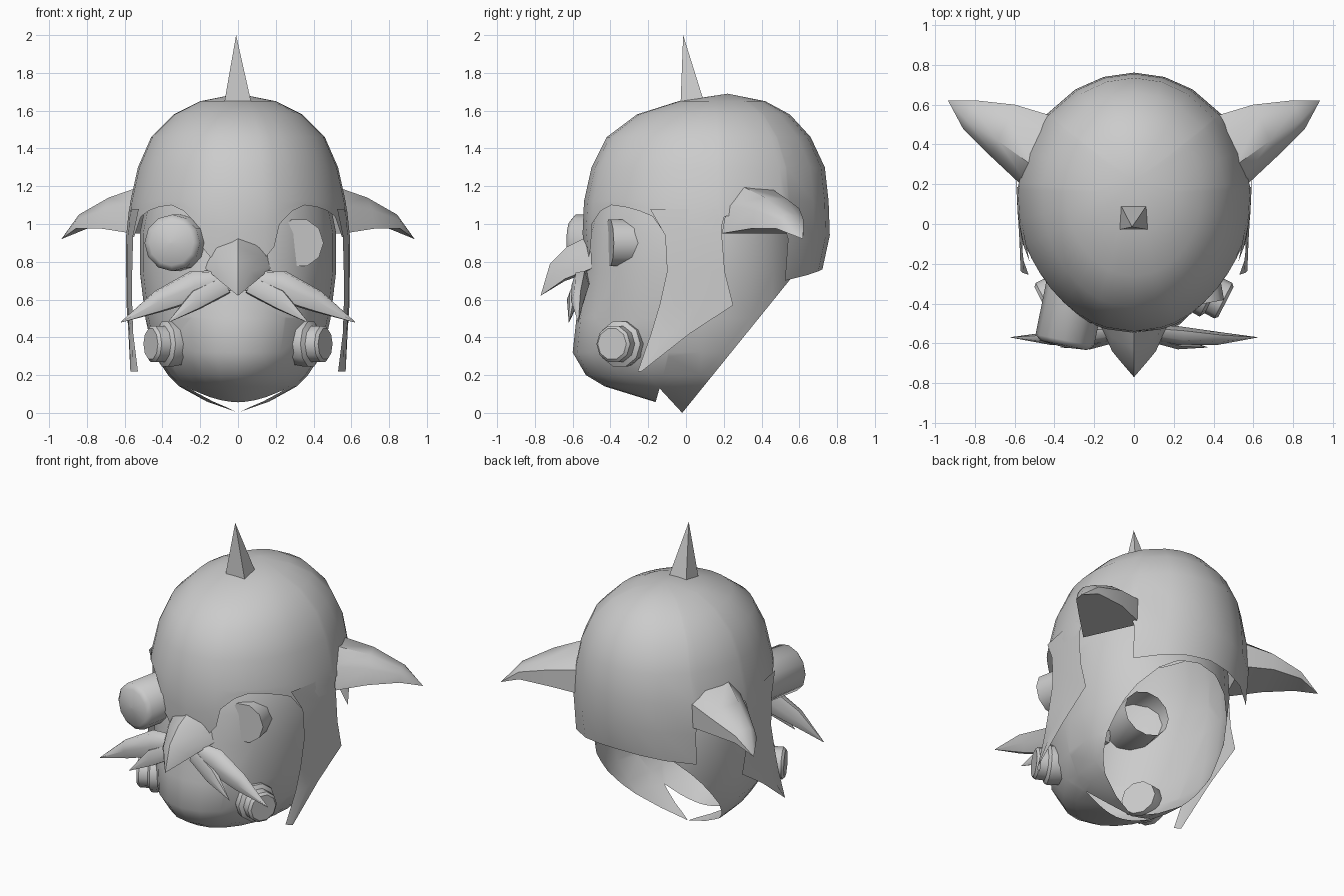
import bpy, bmesh, math
from mathutils import Vector

cube = bpy.data.objects.get("Cube")
if cube:
    bpy.data.objects.remove(cube)

grey = bpy.data.materials.new("plain_grey")
grey.use_nodes = True
COLOUR = (0.6, 0.6, 0.6, 1)
grey.diffuse_color = COLOUR
grey.node_tree.nodes["Principled BSDF"].inputs["Base Color"].default_value = COLOUR


def finish(name, bm, angle=40, closed=True):
    bmesh.ops.remove_doubles(bm, verts=bm.verts, dist=0.0005)
    if closed:
        bmesh.ops.recalc_face_normals(bm, faces=bm.faces)
    mesh = bpy.data.meshes.new(name)
    bm.to_mesh(mesh)
    bm.free()
    mesh.materials.append(grey)
    obj = bpy.data.objects.new(name, mesh)
    bpy.context.collection.objects.link(obj)
    bpy.ops.object.select_all(action='DESELECT')
    obj.select_set(True)
    bpy.context.view_layer.objects.active = obj
    bpy.ops.object.shade_smooth_by_angle(angle=math.radians(angle))
    return obj


def loft(bm, rings, wrap=True, caps=(False, False)):
    """Skin a list of equally long point rings."""
    rows = [[bm.verts.new(p) for p in ring] for ring in rings]
    n = len(rows[0])
    for a, b in zip(rows, rows[1:]):
        for i in range(n if wrap else n - 1):
            j = (i + 1) % n
            bm.faces.new((a[i], a[j], b[j], b[i]))
    for row, cap in zip((rows[0], rows[-1]), caps):
        if cap:
            bm.faces.new(row)


def lookup(table, z):
    """Linear interpolation of (z, width, front, back) rows."""
    for hi, lo in zip(table, table[1:]):
        if z >= lo[0]:
            t = (z - lo[0]) / (hi[0] - lo[0])
            return [l + (h - l) * t for h, l in zip(hi[1:], lo[1:])]
    return table[-1][1:]


def oval(table, centre, angle, z):
    """Point on a body; angle 0 is the front, 180 the back."""
    w, front, back = lookup(table, z)
    c = min(max(centre, front), back)
    a = math.radians(angle)
    reach = c - front if math.cos(a) > 0 else back - c
    return (w * math.sin(a), c - reach * math.cos(a), z)


def tube(name, stations, sides, caps, angle=40):
    """Round part along (point, radius) stations."""
    bm = bmesh.new()
    axis = (Vector(stations[-1][0]) - Vector(stations[0][0])).normalized()
    u = axis.cross(Vector((0, 0, 1))).normalized()
    v = u.cross(axis)
    rings = []
    for p, r in stations:
        rings.append([Vector(p) + r * (u * math.cos(k * math.tau / sides) + v * math.sin(k * math.tau / sides))
                      for k in range(sides)])
    loft(bm, rings, caps=caps)
    return finish(name, bm, angle)


# Face shell, open behind, with a slit under the chin
FACE = [(1.25, .44, -.40, .55), (1.1, .49, -.48, .58), (.95, .52, -.52, .6), (.75, .52, -.54, .62),
        (.5, .49, -.58, .6), (.32, .45, -.6, .5), (.2, .37, -.53, .42), (.14, .31, -.43, .36),
        (.06, .17, -.17, .25), (0, .005, -.03, .1)]
bm = bmesh.new()
loft(bm, [[oval(FACE, .08, k * 15, row[0]) for k in range(24)] for row in FACE])
chin_n, neck_n = Vector((0, .07, -.02)), Vector((0, .13, .12))
apex = Vector((0, -.14, .13))
for co, no, clear in ((Vector((0, -.02, 0)), Vector((0, .68, -.55)), True),
                      (apex, chin_n, False), (apex, neck_n, False)):
    bmesh.ops.bisect_plane(bm, geom=bm.verts[:] + bm.edges[:] + bm.faces[:],
                           plane_co=co, plane_no=no, clear_outer=clear)
slit = [f for f in bm.faces if (f.calc_center_median() - apex).dot(chin_n) > 0
        and (f.calc_center_median() - apex).dot(neck_n) < 0 and f.calc_center_median().z < .13]
bmesh.ops.delete(bm, geom=slit, context='FACES')
finish("face", bm)

# Helmet dome with brow arches, nose guard and neck guard
DOME = [(1.69, .0, .22, .22), (1.65, .2, -.04, .42), (1.58, .34, -.26, .55), (1.46, .46, -.42, .66),
        (1.3, .53, -.5, .735), (1.12, .57, -.54, .755), (.98, .59, -.55, .77), (.75, .59, -.53, .72)]
RIM = [(0, .78), (14, .82), (19, .88), (22, 1.0), (30, 1.07), (38, 1.1), (47, 1.09), (55, 1.07),
       (62, 1.04), (69, .93), (80, .93), (92, .93), (95, 1.04), (110, 1.06), (126, 1.02),
       (130, .92), (131, .7), (150, .73), (165, .75)]
outline = RIM + [(180, .76)] + [(360 - a, z) for a, z in reversed(RIM[1:])]
rings = [[oval(DOME, .15, a, row[0]) for a, _ in outline] for row in DOME[:6]]
for t in (.5, 1):
    rings.append([oval(DOME, .15, a, 1.12 + (z - 1.12) * t) for a, z in outline])
bm = bmesh.new()
loft(bm, rings)
finish("helmet", bm)

# Cheek flaps: rows of (height, front y, back y, front x, back x)
FLAP = [(1.08, -.19, .18, .525, .577), (.94, -.11, .19, .555, .592), (.75, -.1, .205, .56, .592),
        (.57, -.14, .25, .56, .59), (.42, -.185, .02, .555, .58), (.22, -.255, -.235, .53, .57)]
for side, s in (("left", 1), ("right", -1)):
    bm = bmesh.new()
    loft(bm, [[(s * xf, yf, z), (s * (xf * .4 + xb * .6 + .006), (yf + yb) / 2, z), (s * xb, yb, z)]
              for z, yf, yb, xf, xb in FLAP], wrap=False)
    finish(side + "_cheek_flap", bm)

# Crest spike
bm = bmesh.new()
loft(bm, [[(-.08, -.03, 1.6), (.08, -.03, 1.6), (.075, .11, 1.6), (-.075, .11, 1.6)],
          [(-.01, -.015, 2.0)] * 4], caps=(True, False))
finish("spike", bm)

# Side horns: (front x, front y, back x, back y, top z, bottom z)
HORN = [(.56, .19, .4, .54, 1.2, .95), (.72, .34, .6, .6, 1.14, .975),
        (.86, .48, .8, .622, 1.05, .975), (.935, .62, .935, .62, .92, .92)]
ARCH = [(0, 0), (.08, .6), (.3, 1), (.75, .95), (1, .65), (1, 0)]
for side, s in (("left", 1), ("right", -1)):
    bm = bmesh.new()
    loft(bm, [[(s * (xf + (xb - xf) * t), yf + (yb - yf) * t, zb + (zt - zb) * h) for t, h in ARCH]
              for xf, yf, xb, yb, zt, zb in HORN], caps=(True, False))
    finish(side + "_horn", bm, 50)

# Beak: pairs of ridge and edge points, mirrored
BEAK = [((0, -.53, .93), (.19, -.44, .85)), ((0, -.63, .88), (.19, -.46, .78)),
        ((0, -.72, .79), (.11, -.64, .71)), ((0, -.77, .62), (0, -.77, .62))]
bm = bmesh.new()
rings = []
for ridge, edge in BEAK:
    r, e = Vector(ridge), Vector(edge)
    m = (r + e) / 2 + Vector((.1, -.12, 0)) * e.x
    flip = Vector((-1, 1, 1))
    rings.append([e, m, r, m * flip, e * flip, Vector((0, e.y, e.z - .1 * e.x))])
loft(bm, rings, caps=(True, False))
finish("beak", bm, 50)

# Moustache strands: (x, y, z, half height)
LONG = [(.05, -.54, .7, .06), (.22, -.56, .675, .085), (.42, -.575, .59, .06), (.62, -.57, .48, .002)]
SHORT = [(.06, -.56, .68, .05), (.22, -.6, .6, .055), (.37, -.62, .48, .002)]
for side, s in (("left", 1), ("right", -1)):
    for label, path in (("long", LONG), ("short", SHORT)):
        bm = bmesh.new()
        loft(bm, [[(s * (x + .4 * r * dz), y + .55 * r * dy, z + r * dz)
                   for dy, dz in ((-1, 0), (-.5, .8), (.5, .9), (1, 0), (.5, -.9), (-.5, -.8))]
                  for x, y, z, r in path], caps=(True, True))
        finish(f"{side}_{label}_whisker", bm, 60)

# Cheek bolts: wide flange and narrower cap
for side, s in (("left", 1), ("right", -1)):
    steps = [(-.08, .11), (0, .125), (.03, .125), (.045, .1), (.1, .1), (.115, .085)]
    tube(side + "_cheek_bolt", [((s * (.36 + .89 * d), -.34 - .45 * d, .365), r) for d, r in steps],
         10, (True, True))

# Eyes: a short flat one and a long scope open behind
tube("left_eye", [((.27, -.1, .9), .13), ((.325, -.405, .9), .13)], 10, (False, True))
tube("right_eye_scope", [((-.27, -.2, .9), .15), ((-.348, -.585, .9), .15),
                         ((-.353, -.61, .9), .12), ((-.355, -.62, .9), .001)], 12, (False, True), 50)
